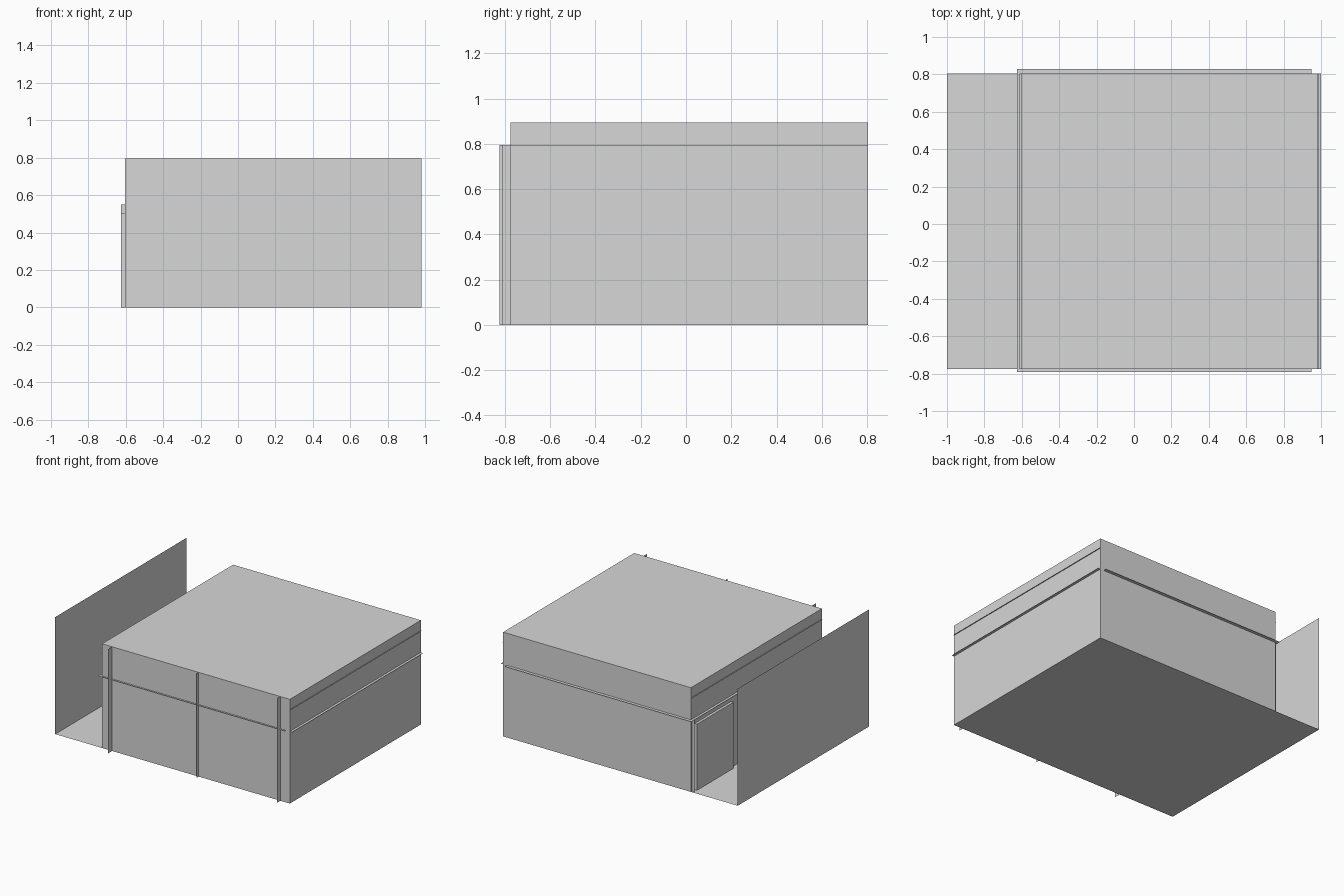
import bpy
import bmesh
from mathutils import Vector

if "Cube" in bpy.data.objects:
    bpy.data.objects.remove(bpy.data.objects["Cube"], do_unlink=True)

# One plain grey for the whole building
grey = bpy.data.materials.new("plain_grey")
grey.use_nodes = True
colour = (0.68, 0.68, 0.68, 1)
grey.diffuse_color = colour
grey.node_tree.nodes["Principled BSDF"].inputs["Base Color"].default_value = colour


def finish(name, bm):
    mesh = bpy.data.meshes.new(name)
    bm.to_mesh(mesh)
    bm.free()
    mesh.materials.append(grey)
    obj = bpy.data.objects.new(name, mesh)
    bpy.context.collection.objects.link(obj)
    return obj


def block(name, low, high):
    """Solid box between two corners."""
    bm = bmesh.new()
    bmesh.ops.create_cube(bm, size=1)
    low, high = Vector(low), Vector(high)
    bmesh.ops.scale(bm, vec=high - low, verts=bm.verts)
    bmesh.ops.translate(bm, vec=(low + high) / 2, verts=bm.verts)
    return finish(name, bm)


def sheet(name, low, high):
    """Single flat face between two corners that share one coordinate."""
    bm = bmesh.new()
    flat = next(i for i in range(3) if low[i] == high[i])
    a, b = [i for i in range(3) if i != flat]
    verts = []
    for u, v in ((low, low), (high, low), (high, high), (low, high)):
        point = list(low)
        point[a], point[b] = u[a], v[b]
        verts.append(bm.verts.new(point))
    bm.faces.new(verts)
    return finish(name, bm)


LEFT, RIGHT = -0.605, 0.98
FRONT, BACK = -0.775, 0.805
TOP, LEDGE, GROOVE = 0.795, 0.55, 0.717

# Main volume, side yard floor and free-standing boundary wall
block("main_volume", (LEFT, FRONT, 0), (RIGHT, BACK, TOP))
sheet("yard_floor", (-1, FRONT, 0), (LEFT, BACK, 0))
sheet("boundary_wall", (-1, FRONT, 0), (-1, BACK, 0.893))

# Thin ledges around the walls
sheet("front_ledge", (-0.625, -0.79, LEDGE), (0.95, FRONT, LEDGE))
sheet("back_ledge", (-0.625, BACK, LEDGE), (0.95, 0.83, LEDGE))
sheet("right_ledge", (RIGHT, FRONT, LEDGE), (1, BACK, LEDGE))
sheet("left_ledge", (-0.625, FRONT, LEDGE), (LEFT, BACK, LEDGE))

# Narrow upper trims on both side walls
sheet("right_upper_trim", (RIGHT, FRONT, GROOVE), (0.987, BACK, GROOVE))
sheet("left_upper_trim", (-0.612, FRONT, GROOVE), (LEFT, BACK, GROOVE))

# Upright fins on the front wall, each with its own depth
for name, x, y in (("left", -0.52, -0.825), ("middle", 0.21, -0.8), ("right", 0.9, -0.813)):
    sheet("front_fin_" + name, (x, y, 0), (x, FRONT, TOP))

# Side door panel and the fin beside it
block("side_door", (-0.625, 0.32, 0), (LEFT, 0.76, 0.505))
sheet("side_door_fin", (-0.625, 0.79, 0), (LEFT, 0.79, LEDGE))
